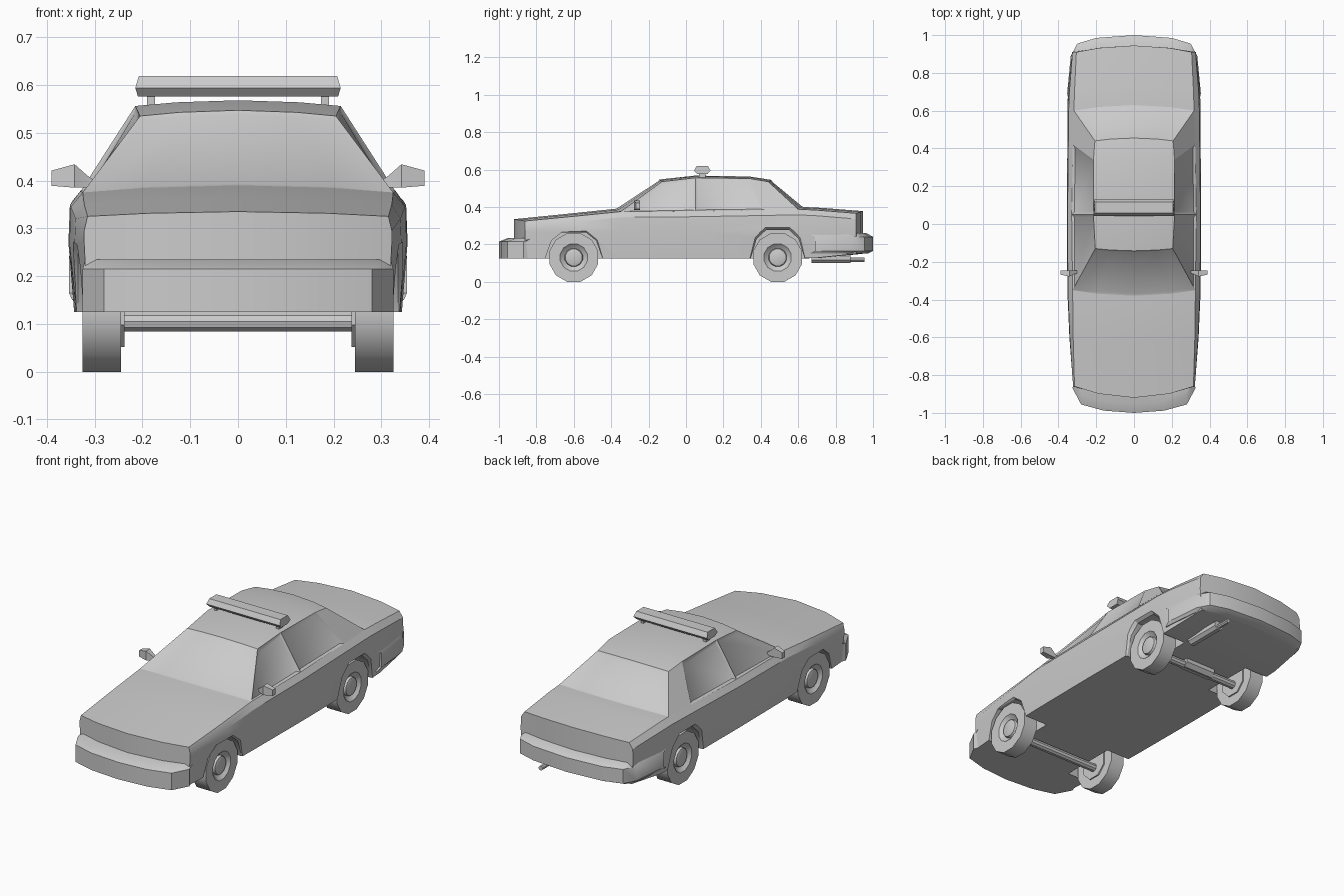
import bpy, bmesh
from math import sin, cos, pi, radians

cube = bpy.data.objects.get("Cube")
if cube:
    bpy.data.objects.remove(cube, do_unlink=True)

GREY = (0.6, 0.6, 0.6, 1)
paint = bpy.data.materials.new("plain grey")
paint.use_nodes = True
paint.diffuse_color = GREY
paint.node_tree.nodes["Principled BSDF"].inputs["Base Color"].default_value = GREY


def make(name, verts, faces, edit=None):
    """Mesh object with outward normals; edit(bm) may refine it."""
    bm = bmesh.new()
    vs = [bm.verts.new(v) for v in verts]
    for f in faces:
        bm.faces.new([vs[i] for i in f])
    bm.faces.ensure_lookup_table()
    bmesh.ops.recalc_face_normals(bm, faces=bm.faces[:])
    if edit:
        edit(bm)
    mesh = bpy.data.meshes.new(name)
    bm.to_mesh(mesh)
    bm.free()
    mesh.materials.append(paint)
    ob = bpy.data.objects.new(name, mesh)
    bpy.context.collection.objects.link(ob)
    smooth(ob)
    return ob


def activate(ob):
    bpy.ops.object.select_all(action='DESELECT')
    ob.select_set(True)
    bpy.context.view_layer.objects.active = ob


def smooth(ob):
    activate(ob)
    bpy.ops.object.shade_smooth_by_angle(angle=radians(32))


def loft(name, rings, caps=None):
    """Skin closed rings; caps lists the end faces of one ring."""
    n = len(rings[0])
    caps = caps or [list(range(n))]
    verts = [p for r in rings for p in r]
    faces = [(a * n + i, a * n + (i + 1) % n, (a + 1) * n + (i + 1) % n, (a + 1) * n + i)
             for a in range(len(rings) - 1) for i in range(n)]
    last = n * (len(rings) - 1)
    faces += caps + [[i + last for i in c] for c in caps]
    return make(name, verts, faces)


def turned(name, profile, centre, sides, axis='x'):
    """Lathe (position, radius) pairs about an x or y axis."""
    cx, cy, cz = centre
    rings = []
    for t, r in profile:
        angles = [2 * pi * (i + 0.5) / sides for i in range(sides)]
        if axis == 'x':
            rings.append([(cx + t, cy + r * sin(a), cz + r * cos(a)) for a in angles])
        else:
            rings.append([(cx + r * sin(a), cy + t, cz + r * cos(a)) for a in angles])
    return loft(name, rings)


def box(x0, x1, y0, y1, z0, z1):
    return [[(x, y0, z0), (x, y1, z0), (x, y1, z1), (x, y0, z1)] for x in (x0, x1)]


def row(y, bow, x, z, crown):
    """Five points across the car, bowed along y and crowned in z."""
    return [(x * f, y + bow * (1 - f * f), z + crown * (1 - f * f))
            for f in (-1, -0.6, 0, 0.6, 1)]


# Lower body: y, bow, half widths (bottom, mid, shoulder, top), floor, top, crown
stations = [
    (-.86, -.06, .315, .322, .322, .315, .125, .325, .010),
    (-.60, -.04, .335, .342, .340, .322, .125, .350, .013),
    (-.35, -.03, .340, .353, .350, .325, .125, .375, .015),
    (.05, 0, .343, .355, .352, .330, .125, .378, .010),
    (.60, .03, .340, .352, .346, .318, .125, .388, .012),
    (.70, .03, .338, .350, .342, .315, .128, .383, .012),
    (.91, .035, .318, .328, .326, .305, .150, .366, .012),
]
rings = []
for y, bow, xb, xm, xs, xt, zb, zt, crown in stations:
    sides = [(xm, y, .27), (xs, y, zt - .03)]
    rings.append(row(y, bow, xb, zb, 0) + sides + row(y, bow, xt, zt, crown)[::-1]
                 + [(-x, yy, z) for x, yy, z in sides[::-1]])
body = loft("body", rings, [[0, 1, 10, 11, 12, 13], [1, 2, 9, 10],
                            [2, 3, 8, 9], [3, 4, 5, 6, 7, 8]])

# Wheel arches cut with a flared lip
WHEELS = [("front", -.60, .17, .155), ("rear", .49, .16, .17)]
half = [(1, -.3), (1, 0), (.78, .68), (.42, 1)]
outline = half + [(-u, v) for u, v in half[::-1]]
for end, cy, width, height in WHEELS:
    for s in (-1, 1):
        cutter = loft("arch_cutter", [
            [(s * x, cy + u * width * k, .125 + v * height * k) for u, v in outline]
            for x, k in ((.2, .9), (.335, .9), (.37, 1.05))])
        cutter.hide_render = True
        cut = body.modifiers.new("arch", 'BOOLEAN')
        cut.operation = 'DIFFERENCE'
        cut.solver = 'EXACT'
        cut.object = cutter
        activate(body)
        bpy.ops.object.modifier_apply(modifier=cut.name)
        bpy.data.objects.remove(cutter, do_unlink=True)
smooth(body)

# Cabin: windscreen base, four roof rows, rear window base
rows = [row(-.35, -.03, .325, .375, .015),
        row(-.13, -.012, .205, .535, .012),
        row(.05, 0, .215, .556, .012),
        row(.34, 0, .215, .552, .011),
        row(.44, .015, .207, .535, .010),
        row(.60, .03, .318, .388, .012)]
verts = [p for r in rows for p in r]
belt = [(s * x, y, z) for s in (-1, 1) for x, y, z in ((.33, .05, .377), (.324, .42, .384))]
faces = [(a * 5 + i, a * 5 + i + 1, a * 5 + i + 6, a * 5 + i + 5)
         for a in range(5) for i in range(4)]
for col, extra in ((0, 30), (4, 32)):
    low = [col, extra, extra + 1, 25 + col]
    for k in range(3):
        faces.append((low[k], low[k + 1], 10 + 5 * k + col, 5 + 5 * k + col))
faces.append([0, 1, 2, 3, 4, 32, 33, 29, 28, 27, 26, 25, 31, 30])


def inset_windows(bm):
    f = bm.faces[:]
    panes = [f[20], f[21], f[23], f[24]]
    bmesh.ops.inset_individual(bm, faces=panes, thickness=.02, depth=-.008)
    for glass in (f[0:4], f[16:20]):
        bmesh.ops.inset_region(bm, faces=glass, thickness=.012, depth=-.004,
                               use_even_offset=True)


make("cabin", verts + belt, faces, inset_windows)


# Bumpers: plan outline extruded, with a sloped upper lip
def bumper(name, plan, levels):
    ring = plan + [(-x, y) for x, y in plan[::-1] if x > 0]
    loft(name, [[(x * k, y - shift * (1 if y > 0 else -1), z) for x, y in ring]
                for z, k, shift in levels])


bumper("front_bumper", [(0, -1), (.16, -.988), (.28, -.955), (.325, -.87), (.31, -.83)],
       [(.125, 1, 0), (.215, 1, 0), (.235, .985, .05)])
bumper("rear_bumper", [(0, 1), (.2, .985), (.3, .955), (.335, .89), (.354, .69), (.3, .69)],
       [(.15, .98, .03), (.165, 1, 0), (.24, 1, 0), (.26, .98, .035)])

# Wheels, brake plates and axles
for end, cy, width, height in WHEELS:
    for s, side in ((-1, "right"), (1, "left")):
        profile = [(.245, .05), (.245, .135), (.325, .135), (.325, .075), (.316, .066),
                   (.305, .05), (.318, .046), (.322, .034)]
        turned(f"{end}_{side}_wheel", [(s * t, r) for t, r in profile], (0, cy, .13), 12)
        turned(f"{end}_{side}_brake", [(s * .238, .085), (s * .25, .085)], (0, cy, .13), 8)
    turned(f"{end}_axle", [(-.24, .022), (.24, .022)], (0, cy, .105), 10)
turned("differential", [(-.09, .036), (.09, .036)], (0, .49, .118), 8)

# Exhaust
turned("muffler", [(.67, .028), (.88, .028)], (.18, 0, .126), 8, 'y')
turned("tailpipe", [(.88, .012), (.955, .012)], (.18, 0, .118), 8, 'y')

# Side mirrors
for s, side in ((-1, "right"), (1, "left")):
    loft(f"{side}_mirror", [
        box(s * x, 0, y0, y1, z0, z1)[0] for x, y0, y1, z0, z1 in
        ((.30, -.262, -.245, .385, .400), (.315, -.265, -.245, .385, .410),
         (.342, -.278, -.245, .385, .434), (.39, -.268, -.245, .389, .421))])

# Roof light bar on two feet
section = [(-.028, .576), (-.044, .594), (-.030, .619), (.030, .619), (.044, .594), (.028, .576)]
loft("light_bar", [[(s * (.215 - abs(z - .594) * .3), .087 + y, z) for y, z in section]
                   for s in (-1, 1)])
for s, side in ((-1, "right"), (1, "left")):
    loft(f"{side}_light_bar_foot", box(s * .174, s * .19, .07, .105, .55, .58))
